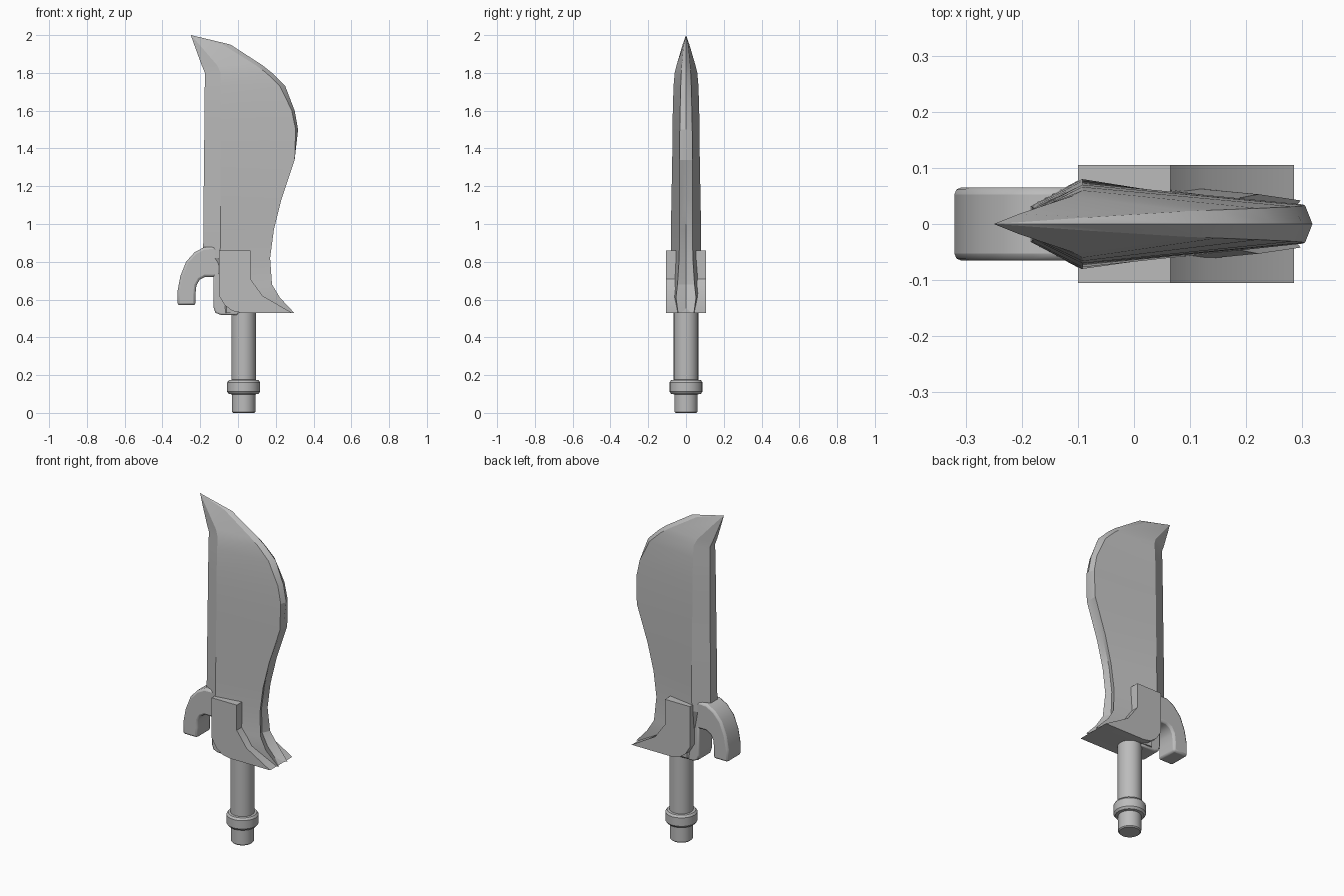
import bpy, bmesh, math

if "Cube" in bpy.data.objects:
    bpy.data.objects.remove(bpy.data.objects["Cube"])

grey = bpy.data.materials.new("plain_grey")
grey.diffuse_color = (0.5, 0.5, 0.5, 1)
grey.use_nodes = True
grey.node_tree.nodes["Principled BSDF"].inputs["Base Color"].default_value = grey.diffuse_color


def finish(name, bm, angle=25, bevel=0, segments=2):
    bmesh.ops.recalc_face_normals(bm, faces=bm.faces)
    me = bpy.data.meshes.new(name)
    bm.to_mesh(me)
    bm.free()
    ob = bpy.data.objects.new(name, me)
    bpy.context.collection.objects.link(ob)
    me.materials.append(grey)
    if bevel:
        mod = ob.modifiers.new("bevel", 'BEVEL')
        mod.width = bevel
        mod.segments = segments
        mod.limit_method = 'ANGLE'
        mod.angle_limit = math.radians(50)
    bpy.ops.object.select_all(action='DESELECT')
    ob.select_set(True)
    bpy.context.view_layer.objects.active = ob
    bpy.ops.object.shade_smooth_by_angle(angle=math.radians(angle))
    return ob


def slab(name, profile, half, **kw):
    """Extrude an x-z profile symmetrically along y."""
    bm = bmesh.new()
    face = bm.faces.new([bm.verts.new((x, -half, z)) for x, z in profile])
    out = bmesh.ops.extrude_face_region(bm, geom=[face])
    vs = [g for g in out["geom"] if isinstance(g, bmesh.types.BMVert)]
    bmesh.ops.translate(bm, verts=vs, vec=(0, 2 * half, 0))
    return finish(name, bm, **kw)


def lathe(name, profile, cx, n=24):
    """Revolve an (r, z) profile about the vertical axis at x = cx."""
    bm = bmesh.new()
    rings = [[bm.verts.new((cx + r * math.cos(2 * math.pi * i / n),
                            r * math.sin(2 * math.pi * i / n), z))
              for i in range(n)] for r, z in profile]
    for a, b in zip(rings, rings[1:]):
        for i in range(n):
            j = (i + 1) % n
            bm.faces.new((a[i], a[j], b[j], b[i]))
    bm.faces.new(rings[0])
    bm.faces.new(rings[-1])
    return finish(name, bm, angle=35)


# Blade: stations of z, spine x, ridge x, ridge y, edge x, edge y, edge centre x
stations = [
    (0.53, -0.09, -0.06, 0.075, 0.297, 0.042, 0.265),
    (0.61, -0.09, -0.06, 0.08, 0.222, 0.053, 0.195),
    (0.68, -0.09, -0.07, 0.08, 0.18, 0.045, 0.16),
    (0.82, -0.185, -0.095, 0.08, 0.17, 0.036, 0.155),
    (0.97, -0.183, -0.092, 0.08, 0.19, 0.035, 0.175),
    (1.13, -0.182, -0.092, 0.077, 0.23, 0.035, 0.22),
    (1.34, -0.18, -0.092, 0.073, 0.30, 0.035, 0.297),
    (1.50, -0.178, -0.092, 0.071, 0.305, 0.033, 0.318),
    (1.60, -0.177, -0.092, 0.07, 0.285, 0.031, 0.30),
    (1.73, -0.176, -0.092, 0.066, 0.222, 0.028, 0.25),
    (1.80, -0.175, -0.092, 0.06, 0.15, 0.025, 0.18),
    (1.84, -0.192, -0.11, 0.05, 0.095, 0.023, 0.13),
    (1.95, -0.232, -0.205, 0.018, -0.08, 0.012, -0.04),
]
bm = bmesh.new()
loops = []
for z, xs, xr, yr, xe, ye, xc in stations:
    ys = yr * 0.4
    pts = [(xc, 0), (xe, ye), (xr, yr), (xs, ys), (xs, -ys), (xr, -yr), (xe, -ye)]
    loops.append([bm.verts.new((x, y, z)) for x, y in pts])
for a, b in zip(loops, loops[1:]):
    for i in range(7):
        j = (i + 1) % 7
        bm.faces.new((a[i], a[j], b[j], b[i]))
bm.faces.new(loops[0])
tip = bm.verts.new((-0.25, 0, 2.0))
for i in range(7):
    bm.faces.new((loops[-1][i], loops[-1][(i + 1) % 7], tip))
finish("blade", bm, angle=20)

# Guard block around the blade root
slab("guard", [(-0.10, 0.86), (0.065, 0.86), (0.065, 0.71), (0.13, 0.62),
               (0.285, 0.53), (0.02, 0.53), (-0.03, 0.54), (-0.07, 0.57),
               (-0.10, 0.62)], 0.105)

# Curved hook behind the guard
slab("hook", [(-0.32, 0.57), (-0.32, 0.645), (-0.305, 0.725), (-0.275, 0.80),
              (-0.23, 0.85), (-0.18, 0.877), (-0.12, 0.88), (-0.095, 0.85),
              (-0.095, 0.72), (-0.175, 0.72), (-0.203, 0.705), (-0.22, 0.675),
              (-0.225, 0.63), (-0.225, 0.57)], 0.065, angle=35, bevel=0.012)

# Socket block below the hook
slab("socket", [(-0.13, 0.74), (-0.13, 0.56), (-0.12, 0.53), (-0.09, 0.518),
                (0.0, 0.518), (0.0, 0.74)], 0.065, bevel=0.008)

# Round grip, collar and pommel
lathe("grip", [(0.065, 0.12), (0.065, 0.55)], 0.03)
lathe("collar", [(0.06, 0.098), (0.078, 0.10), (0.087, 0.112), (0.087, 0.162),
                 (0.078, 0.174), (0.06, 0.176)], 0.03)
lathe("pommel", [(0.056, 0.0), (0.062, 0.006), (0.062, 0.12)], 0.03)
